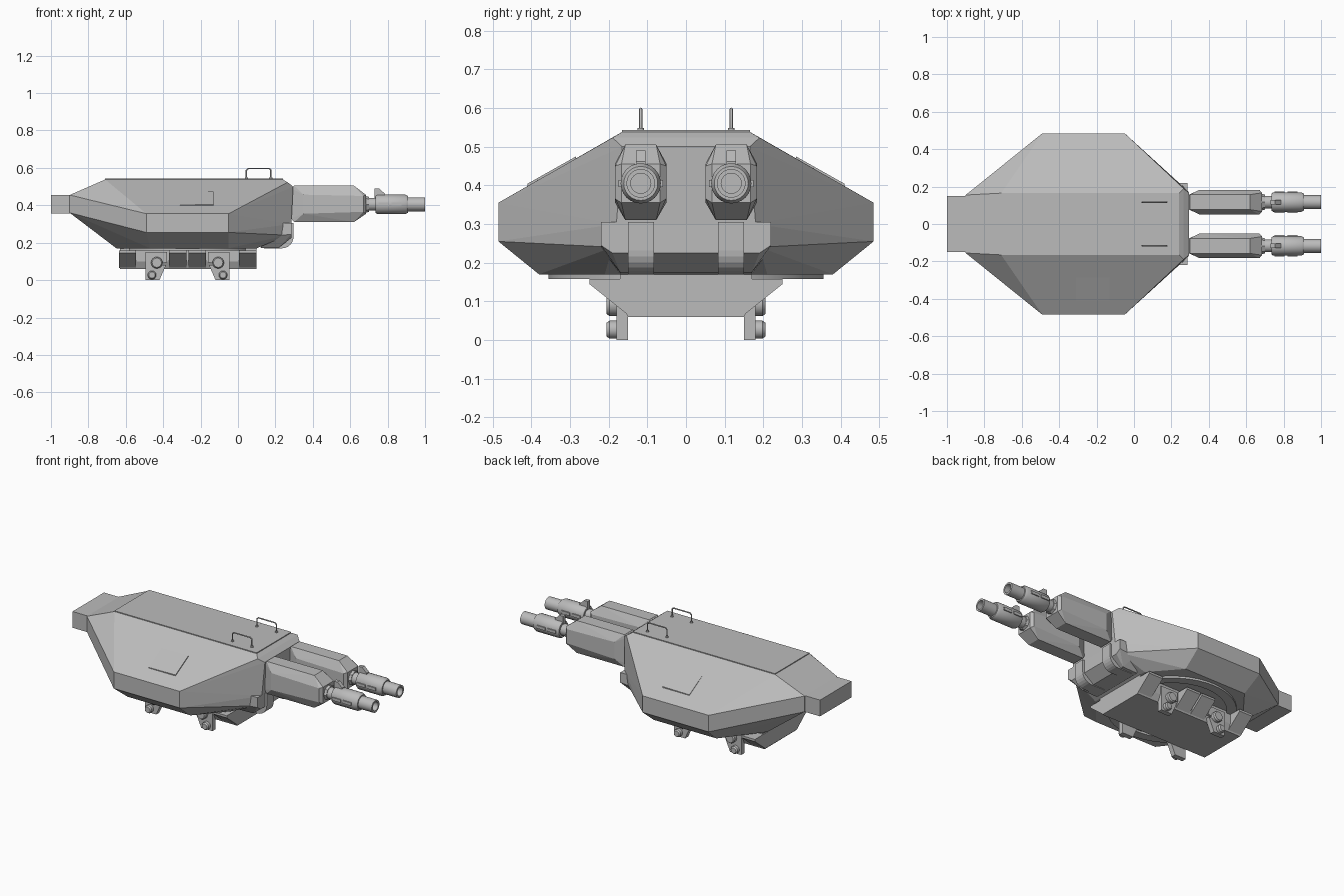
import bpy, bmesh, math
from mathutils import Vector, Matrix

cube = bpy.data.objects.get("Cube")
if cube:
    bpy.data.objects.remove(cube, do_unlink=True)

grey = bpy.data.materials.new("armour grey")
grey.use_nodes = True
grey.diffuse_color = (0.5, 0.5, 0.5, 1)
grey.node_tree.nodes["Principled BSDF"].inputs["Base Color"].default_value = (0.5, 0.5, 0.5, 1)


def finish(name, bm, smooth=False):
    bmesh.ops.recalc_face_normals(bm, faces=bm.faces)
    mesh = bpy.data.meshes.new(name)
    bm.to_mesh(mesh)
    bm.free()
    mesh.materials.append(grey)
    ob = bpy.data.objects.new(name, mesh)
    bpy.context.collection.objects.link(ob)
    if smooth:
        bpy.ops.object.select_all(action='DESELECT')
        ob.select_set(True)
        bpy.context.view_layer.objects.active = ob
        bpy.ops.object.shade_smooth_by_angle(angle=math.radians(35))
    return ob


def hull(name, pts, mirror=False):
    """Convex faceted solid; mirror adds the points reflected in y."""
    pts = list(pts)
    if mirror:
        pts += [(x, -y, z) for x, y, z in pts]
    bm = bmesh.new()
    verts = [bm.verts.new(p) for p in pts]
    res = bmesh.ops.convex_hull(bm, input=verts)
    spare = {v for v in res["geom_interior"] + res["geom_unused"]
             if isinstance(v, bmesh.types.BMVert)}
    bmesh.ops.delete(bm, geom=list(spare), context='VERTS')
    bmesh.ops.dissolve_limit(bm, angle_limit=0.02, verts=bm.verts, edges=bm.edges)
    return finish(name, bm)


def box(name, x, y, z):
    return hull(name, [(a, b, c) for a in x for b in y for c in z])


def prism_y(name, profile, y0, y1):
    return hull(name, [(x, y, z) for x, z in profile for y in (y0, y1)])


def prism_x(name, profile, x0, x1):
    return hull(name, [(x, y, z) for y, z in profile for x in (x0, x1)], True)


def lathe(name, profile, centre, axis, steps=24):
    """Revolve closed (radius, distance along axis) points about an axis."""
    bm = bmesh.new()
    axis = Vector(axis)
    side = axis.orthogonal().normalized()
    vs = [bm.verts.new(Vector(centre) + side * r + axis * d) for r, d in profile]
    es = [bm.edges.new((vs[i], vs[(i + 1) % len(vs)])) for i in range(len(vs))]
    bmesh.ops.spin(bm, geom=vs + es, cent=centre, axis=axis, angle=math.tau, steps=steps)
    bmesh.ops.remove_doubles(bm, verts=bm.verts, dist=0.0002)
    return finish(name, bm, True)


def tube(name, pts, radius):
    curve = bpy.data.curves.new(name, 'CURVE')
    curve.dimensions = '3D'
    curve.bevel_depth = radius
    curve.bevel_resolution = 2
    curve.use_fill_caps = True
    sp = curve.splines.new('POLY')
    sp.points.add(len(pts) - 1)
    for p, co in zip(sp.points, pts):
        p.co = (*co, 1)
    curve.materials.append(grey)
    ob = bpy.data.objects.new(name, curve)
    bpy.context.collection.objects.link(ob)


# Faceted turret shell
hull("turret_shell", [
    (-0.71, 0.165, 0.538), (0.24, 0.165, 0.538), (0.265, 0.19, 0.523), (0.295, 0.165, 0.5),
    (-0.90, 0.155, 0.455), (-0.90, 0.155, 0.36),
    (-0.49, 0.485, 0.355), (-0.05, 0.485, 0.355),
    (-0.49, 0.485, 0.255), (-0.05, 0.485, 0.255),
    (-0.65, 0.15, 0.17), (-0.47, 0.38, 0.17), (-0.05, 0.38, 0.17),
    (0.10, 0.21, 0.17), (0.265, 0.19, 0.24), (0.285, 0.18, 0.30)], True)
box("rear_bustle", (-1, -0.86), (-0.15, 0.15), (0.357, 0.455))
box("roof_plate", (-0.71, 0.24), (-0.165, 0.165), (0.535, 0.543))

# Front chin and the two curved straps below the guns
hull("chin_block", [(0.18, 0.22, 0.305), (0.285, 0.22, 0.305), (0.285, 0.22, 0.245),
                    (0.18, 0.22, 0.235), (0.285, 0.19, 0.225), (0.12, 0.17, 0.172),
                    (0.22, 0.17, 0.175)], True)

for s, label in ((1, "left"), (-1, "right")):
    gy, gz = s * 0.117, 0.405
    arc = [(0.235 + 0.062 * math.cos(a), 0.232 - 0.062 * math.sin(a))
           for a in [i * math.pi / 12 for i in range(7)]]
    prism_y(label + "_chin_strap", [(0.14, 0.17), (0.2, 0.305), (0.297, 0.305)] + arc,
            s * 0.083, s * 0.15)

    # Gun housing
    pts = []
    for x, half, low, high in ((0.285, 0.035, 0.33, 0.49), (0.30, 0.04, 0.31, 0.505),
                               (0.62, 0.04, 0.31, 0.505), (0.35, 0.066, 0.355, 0.457),
                               (0.67, 0.066, 0.365, 0.45), (0.685, 0.05, 0.355, 0.455)):
        pts += [(x, gy + t * half, z) for t in (-1, 1) for z in (low, high)]
    hull(label + "_gun_housing", pts)

    # Barrel with sleeve and hollow muzzle
    lathe(label + "_barrel", [
        (0, 0.66), (0.034, 0.66), (0.034, 0.735), (0.046, 0.735), (0.052, 0.745),
        (0.052, 0.895), (0.044, 0.91), (0.037, 0.91), (0.037, 1.0), (0.026, 1.0),
        (0.026, 0.93), (0, 0.93)], (0, gy, gz), (1, 0, 0))
    lathe(label + "_barrel_collar", [(0, 0.68), (0.045, 0.68), (0.04, 0.7), (0, 0.7)],
          (0, gy, gz), (1, 0, 0), 8)
    prism_y(label + "_sight_fin", [(0.73, 0.44), (0.73, 0.49), (0.755, 0.49),
                                   (0.785, 0.462), (0.785, 0.44)], gy - 0.012, gy + 0.012)
    for side in (-1, 1):
        for x in (0.75, 0.82):
            box(label + "_sleeve_rib", (x, x + 0.055),
                (gy + side * 0.04, gy + side * 0.057), (0.396, 0.414))

    # Roof grab handle with feet
    tube(label + "_roof_handle", [(0.045, gy, 0.54), (0.045, gy, 0.588), (0.054, gy, 0.597),
                                  (0.166, gy, 0.597), (0.175, gy, 0.588), (0.175, gy, 0.54)], 0.004)
    for x in (0.045, 0.175):
        lathe(label + "_handle_foot", [(0, 0), (0.009, 0), (0.009, 0.007), (0, 0.007)],
              (x, gy, 0.541), (0, 0, 1), 12)

    # Thin hatch plate on the sloped side, proud at its lower and front edges
    slope = lambda x, y, lift: (x, s * y, 0.635 - 0.578 * y + lift)
    hull(label + "_side_hatch", [slope(x, y, d) for x, y, t in
                                 ((-0.31, 0.41, 0.004), (-0.13, 0.41, 0.006),
                                  (-0.31, 0.285, 0.001), (-0.13, 0.285, 0.004)) for d in (-0.004, t)])

    # Mount brackets, each with a large and a small roller
    for m in (-1, 1):
        bx = lambda d: -0.27 + m * d
        prism_y(label + "_mount_bracket", [
            (bx(0.11), 0.15), (bx(0.225), 0.15), (bx(0.225), 0.075), (bx(0.11), 0.095)],
            s * 0.145, s * 0.18)
        prism_y(label + "_bracket_foot", [
            (bx(0.225), 0.08), (bx(0.225), 0.0), (bx(0.15), 0.0), (bx(0.15), 0.035),
            (bx(0.115), 0.08)], s * 0.15, s * 0.18)
        for nm, d, z, r in (("large", 0.164, 0.093, 0.031), ("small", 0.19, 0.027, 0.023)):
            lathe(label + "_" + nm + "_roller", [
                (0, 0.16), (r, 0.16), (r, 0.198), (r - 0.006, 0.206), (0, 0.206)],
                (bx(d), 0, z), (0, s, 0), 16)

# Turning ring under the shell
lathe("turning_ring", [(0.30, 0.158), (0.355, 0.158), (0.355, 0.172), (0.30, 0.172)],
      (-0.27, 0, 0), (0, 0, 1), 48)

# Mount: narrow core with wider wedge blocks along it
prism_x("mount_core", [(0.17, 0.172), (0.17, 0.10), (0.15, 0.06)], -0.63, 0.10)
wedge = [(0.25, 0.158), (0.25, 0.145), (0.15, 0.065)]
for x0, x1 in ((-0.635, -0.545), (-0.37, -0.275), (-0.265, -0.17), (0.005, 0.10)):
    prism_x("mount_wedge_block", wedge, x0, x1)
